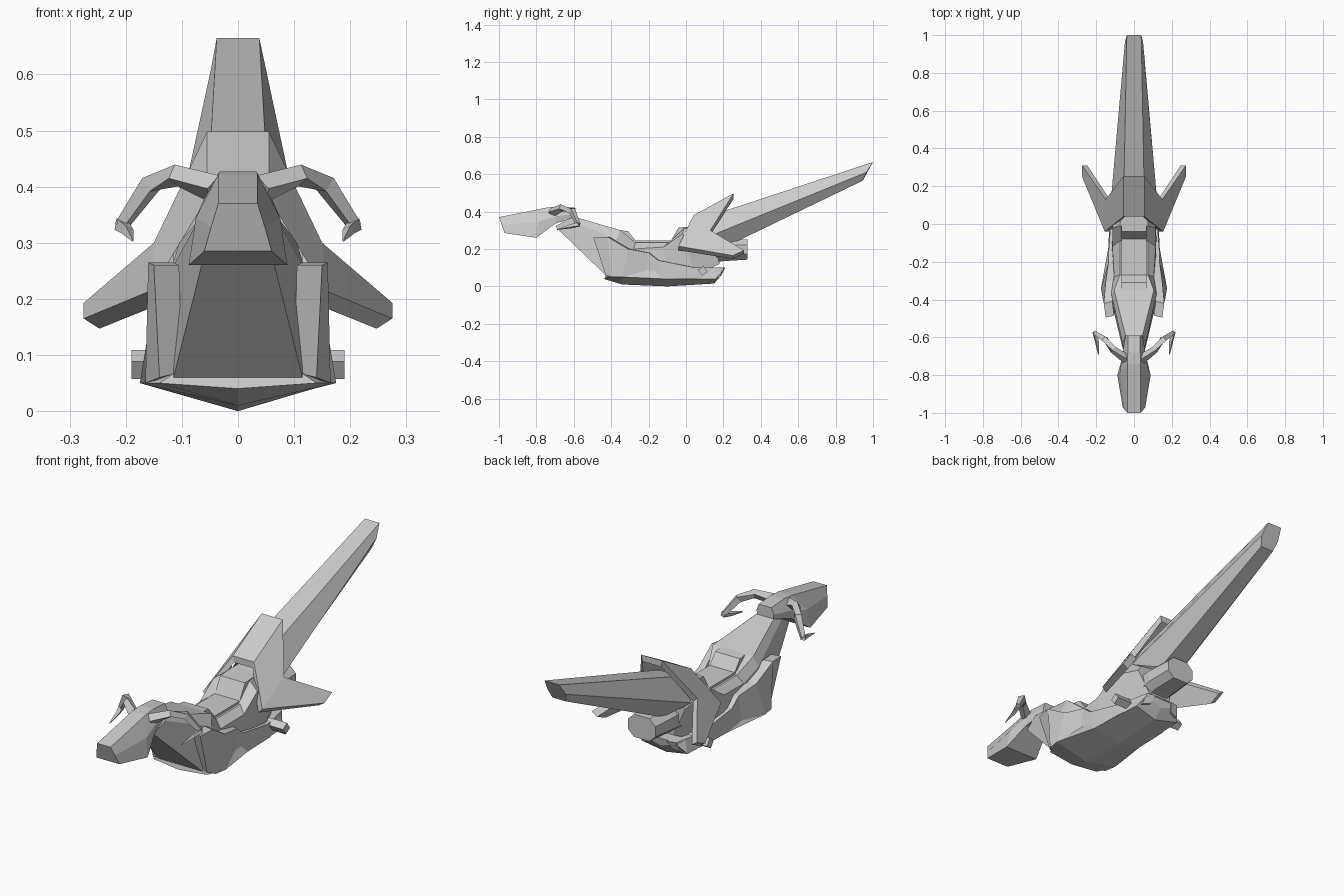
import bpy, bmesh
from mathutils import Vector, Matrix


def finish(name, bm, mirror=False):
    bmesh.ops.remove_doubles(bm, verts=bm.verts, dist=0.0005)
    bmesh.ops.recalc_face_normals(bm, faces=bm.faces)
    me = bpy.data.meshes.new(name)
    bm.to_mesh(me)
    bm.free()
    ob = bpy.data.objects.new(name, me)
    bpy.context.collection.objects.link(ob)
    if mirror:
        ob.modifiers.new("mirror", 'MIRROR').use_axis[0] = True
    return ob


def loft(name, rings, mirror=False):
    """Skin closed rings of equal length and cap both ends."""
    bm = bmesh.new()
    vs = [[bm.verts.new(p) for p in r] for r in rings]
    n = len(rings[0])
    for a, b in zip(vs, vs[1:]):
        for i in range(n):
            j = (i + 1) % n
            bm.faces.new((a[i], a[j], b[j], b[i]))
    bm.faces.new(vs[0])
    bm.faces.new(vs[-1])
    return finish(name, bm, mirror)


def sym(half):
    """Complete a half section by reflecting it across x = 0."""
    return list(half) + [(-x, y, z) for x, y, z in reversed(half)]


def tube(name, path, radii):
    """Four-sided tapering tube, mirrored to the other side."""
    pts = [Vector(p) for p in path]
    rings = []
    for i, p in enumerate(pts):
        d = (pts[min(i + 1, len(pts) - 1)] - pts[max(i - 1, 0)]).normalized()
        u = d.cross(Vector((0.3, 1, 0.2))).normalized()
        v = d.cross(u)
        r = radii[i]
        rings.append([p + u * r, p + v * r, p - u * r, p - v * r])
    return loft(name, rings, True)


# front head fairing
loft("head_fairing", [sym(r) for r in (
    [(.060, -.97, .285), (.048, -.985, .328), (.035, -1.0, .37)],
    [(.088, -.80, .26), (.075, -.79, .345), (.035, -.74, .422)],
    [(.060, -.70, .335), (.062, -.69, .375), (.033, -.68, .427)],
    [(.042, -.59, .37), (.045, -.59, .39), (.033, -.59, .42)])])

# neck and upper body
loft("upper_body", [sym(r) for r in (
    [(.050, -.70, .32), (.060, -.63, .36), (.045, -.59, .37)],
    [(.115, -.43, .06), (.120, -.37, .25), (.105, -.35, .30)],
    [(.120, -.26, .05), (.105, -.28, .20), (.075, -.27, .235)],
    [(.120, -.10, .05), (.115, -.12, .21), (.075, -.09, .235)],
    [(.100, .05, .06), (.115, -.02, .28), (.075, -.01, .31)],
    [(.060, .18, .12), (.100, .15, .24), (.050, .18, .33)])])

# seat, extruded from its side profile
seat = [(-.37, .20), (-.37, .303), (-.31, .295), (-.27, .245), (-.08, .245),
        (-.04, .315), (.06, .32), (.06, .20)]
loft("seat", [[(x, y, z) for y, z in seat] for x in (-.065, .065)])

# keel hull
loft("hull", [sym(r) for r in (
    [(0, -.44, .04), (.14, -.43, .05), (.11, -.43, .07)],
    [(0, -.34, .01), (.175, -.34, .05), (.12, -.34, .10)],
    [(0, -.10, .0), (.135, -.12, .04), (.12, -.10, .10)],
    [(0, .15, .015), (.12, .16, .04), (.10, .15, .10)],
    [(0, .19, .06), (.09, .20, .09), (.08, .20, .10)])])

# side panels with the front shields
panel = [((.140, -.43, .06), (.150, -.495, .26)),
         ((.165, -.40, .05), (.160, -.42, .265)),
         ((.175, -.34, .05), (.150, -.31, .20)),
         ((.138, -.22, .045), (.135, -.20, .18)),
         ((.135, -.12, .04), (.135, -.15, .14)),
         ((.130, .05, .04), (.120, .05, .10)),
         ((.100, .18, .05), (.090, .20, .10))]
loft("side_panel", [[b, t, (t[0] - .045, t[1] + .01, t[2]),
                     (b[0] - .04, b[1] + .01, b[2] + .01)]
                    for b, t in panel], True)

# rear cowl and swept winglets
half = [((.275, .25, .165), (.275, .31, .193), -.028, -.018),
        ((.155, -.04, .215), (.150, .13, .30), -.022, -.022),
        ((.055, .04, .38), (.055, .255, .498), -.006, -.03)]
stations = half + [((-a[0], a[1], a[2]), (-b[0], b[1], b[2]), -dx, dz)
                   for a, b, dx, dz in reversed(half)]
loft("rear_cowl", [[a, b, (b[0] + dx, b[1], b[2] + dz),
                    (a[0] + dx, a[1], a[2] + dz)]
                   for a, b, dx, dz in stations])

# long tapered tail
loft("tail", [sym(r) for r in (
    [(.050, .25, .23), (.122, .13, .27), (.055, .12, .375)],
    [(.035, .945, .565), (.048, .965, .61), (.038, 1.0, .665)])])

# engine block under the tail
loft("engine", [sym([(.045 * s, y, .135 + k), (.08 * s, y, .165 + k),
                     (.08 * s, y, .22), (.045 * s, y, .25)])
                for y, s, k in ((.08, .9, -.02), (.2, 1, 0), (.33, .9, .008))])

# foot pegs
bm = bmesh.new()
bmesh.ops.create_cube(bm, size=1, matrix=Matrix.Translation((0, .09, .083))
                      @ Matrix.Rotation(.6, 4, 'X')
                      @ Matrix.Diagonal((.38, .036, .038, 1)))
finish("foot_pegs", bm)

# handlebars and brake levers
tube("handlebar", [(.04, -.715, .395), (.11, -.665, .42),
                   (.155, -.61, .405), (.208, -.575, .33)],
     [.026, .020, .020, .013])
tube("brake_lever", [(.208, -.572, .332), (.197, -.62, .32), (.188, -.69, .304)],
     [.015, .011, .002])
